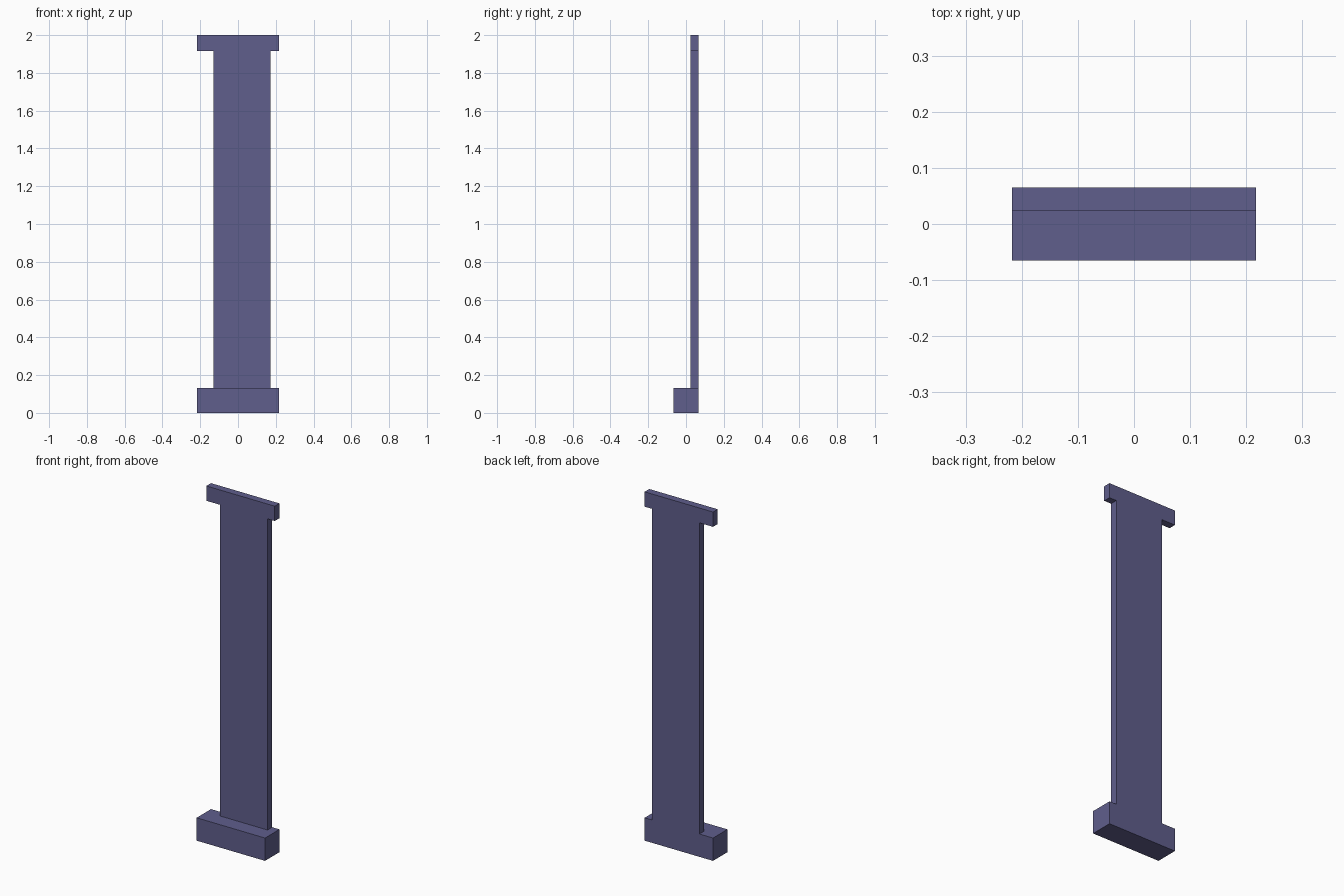
import bpy

cube = bpy.data.objects.get("Cube")
if cube:
    bpy.data.objects.remove(cube, do_unlink=True)

# Single muted violet-blue paint
COLOR = (0.115, 0.112, 0.262, 1.0)
paint = bpy.data.materials.new("muted_violet_blue")
paint.use_nodes = True
paint.diffuse_color = COLOR
bsdf = paint.node_tree.nodes["Principled BSDF"]
bsdf.inputs["Base Color"].default_value = COLOR
bsdf.inputs["Roughness"].default_value = 0.8


def box(name, x, y, z):
    """Box spanning the (min, max) range on each axis."""
    bpy.ops.mesh.primitive_cube_add(size=1)
    obj = bpy.context.object
    obj.name = obj.data.name = name
    obj.location = [(a + b) / 2 for a, b in (x, y, z)]
    obj.scale = [b - a for a, b in (x, y, z)]
    bpy.ops.object.transform_apply(location=True, rotation=False, scale=True)
    obj.data.materials.append(paint)
    return obj


HALF_WIDTH = 0.217
FRONT, SLAB_FRONT, BACK = -0.065, 0.023, 0.065
BASE_TOP, CAP_BOTTOM, TOP = 0.131, 1.915, 2.0

# Deep plinth, slightly off-centre shaft, and thin capital, all flush at the back
box("base", (-HALF_WIDTH, HALF_WIDTH), (FRONT, BACK), (0, BASE_TOP))
box("shaft", (-0.131, 0.171), (SLAB_FRONT, BACK), (BASE_TOP, CAP_BOTTOM))
box("capital", (-HALF_WIDTH, HALF_WIDTH), (SLAB_FRONT, BACK), (CAP_BOTTOM, TOP))
